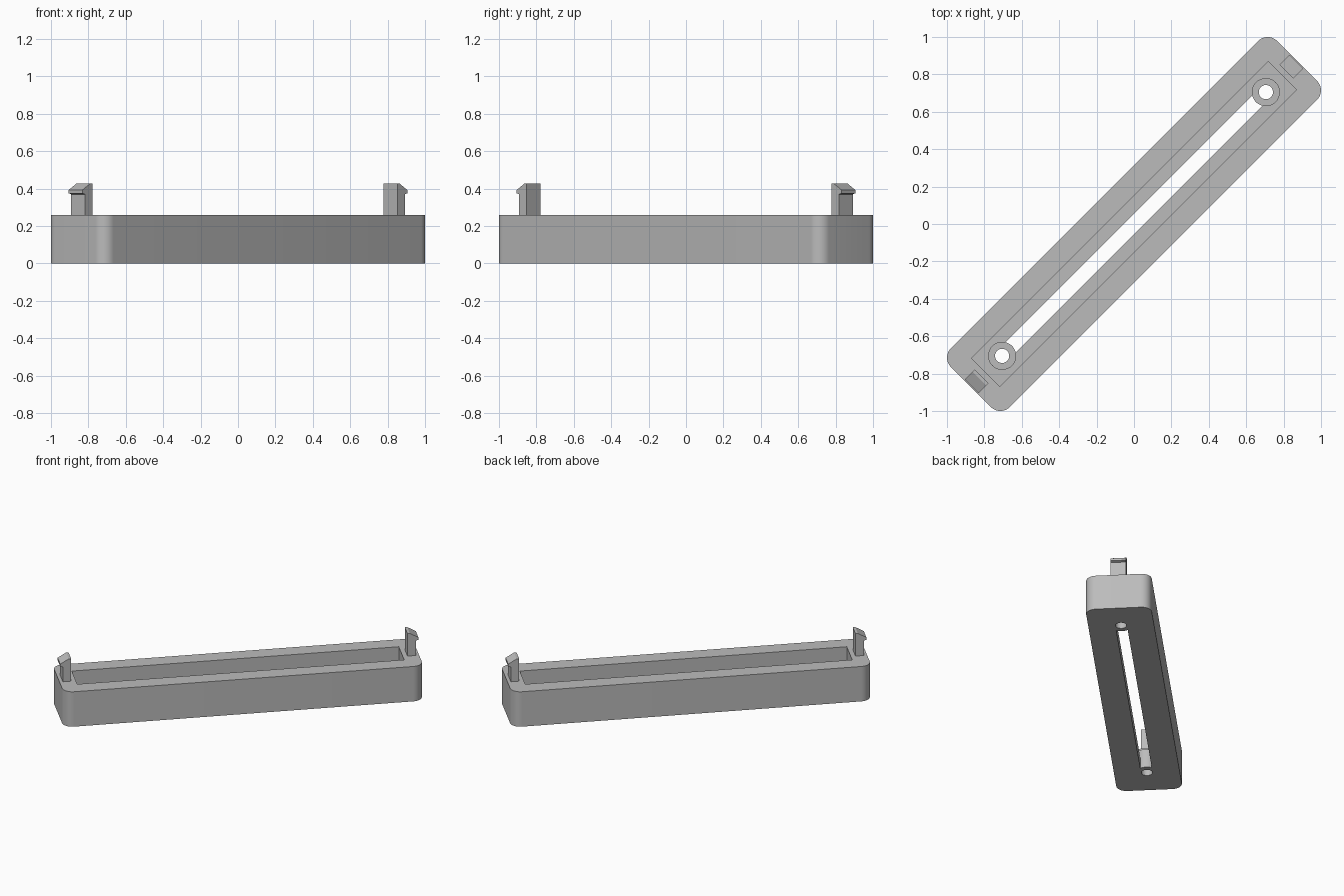
import bpy
import bmesh
import math

if "Cube" in bpy.data.objects:
    bpy.data.objects.remove(bpy.data.objects["Cube"], do_unlink=True)

DIAGONAL = math.radians(45)
HEIGHT, FLOOR, BOSS_TOP = 0.26, 0.08, 0.14
SCREW_X = 0.997

grey = bpy.data.materials.new("plain grey")
grey.use_nodes = True
colour = (0.5, 0.5, 0.5, 1)
grey.diffuse_color = colour
grey.node_tree.nodes["Principled BSDF"].inputs["Base Color"].default_value = colour


def add_object(name, bm):
    """Turn a bmesh, built along x, into an object lying on the diagonal."""
    bmesh.ops.recalc_face_normals(bm, faces=bm.faces)
    mesh = bpy.data.meshes.new(name)
    bm.to_mesh(mesh)
    bm.free()
    mesh.materials.append(grey)
    obj = bpy.data.objects.new(name, mesh)
    obj.rotation_euler.z = DIAGONAL
    bpy.context.collection.objects.link(obj)
    return obj


def prism(name, points, axis, depth, corner=0):
    """Extrude a closed outline, optionally rounding its upright edges."""
    bm = bmesh.new()
    face = bm.faces.new([bm.verts.new(p) for p in points])
    new = bmesh.ops.extrude_face_region(bm, geom=[face])["geom"]
    moved = [v for v in new if isinstance(v, bmesh.types.BMVert)]
    bmesh.ops.translate(bm, verts=moved, vec=[a * depth for a in axis])
    if corner:
        upright = [e for e in bm.edges
                   if abs(e.verts[0].co.z - e.verts[1].co.z) > depth / 2]
        bmesh.ops.bevel(bm, geom=upright, offset=corner, segments=10,
                        profile=0.5, affect='EDGES')
    return add_object(name, bm)


def block(name, half_x, half_y, low, high, corner=0):
    outline = [(sx * half_x, sy * half_y, low)
               for sx, sy in ((-1, -1), (1, -1), (1, 1), (-1, 1))]
    return prism(name, outline, (0, 0, 1), high - low, corner)


def cylinder(name, x, radius, low, high):
    outline = []
    for i in range(48):
        a = math.tau * i / 48
        outline.append((x + radius * math.cos(a), radius * math.sin(a), low))
    return prism(name, outline, (0, 0, 1), high - low)


def combine(target, tool, operation):
    mod = target.modifiers.new("combine", 'BOOLEAN')
    mod.object, mod.operation, mod.solver = tool, operation, 'EXACT'
    bpy.context.view_layer.objects.active = target
    bpy.ops.object.modifier_apply(modifier=mod.name)
    bpy.data.objects.remove(tool, do_unlink=True)


# Tray with rounded corners, a pocket and a long slot through its floor
tray = block("tray", 1.233, 0.222, 0, HEIGHT, corner=0.07)
combine(tray, block("pocket_cutter", 1.121, 0.106, FLOOR, 0.5), 'DIFFERENCE')
combine(tray, block("slot_cutter", 0.95, 0.039, -0.1, 0.2), 'DIFFERENCE')

# Screw bosses at both ends of the slot
for side in (-1, 1):
    x = side * SCREW_X
    combine(tray, cylinder("boss", x, 0.075, 0, BOSS_TOP), 'UNION')
    combine(tray, cylinder("hole_cutter", x, 0.038, -0.1, 0.3), 'DIFFERENCE')

# Snap clips with outward hooks
clip_profile = [(1.153, 0.25), (1.21, 0.25), (1.21, 0.37), (1.228, 0.375),
                (1.228, 0.393), (1.17, 0.427), (1.153, 0.427)]
parts = [tray]
for name, side in (("left_clip", 1), ("right_clip", -1)):
    outline = [(side * x, -0.052, z) for x, z in clip_profile]
    parts.append(prism(name, outline, (0, 1, 0), 0.104))

# Smooth the round surfaces, keep the edges sharp
bpy.ops.object.select_all(action='DESELECT')
for part in parts:
    part.select_set(True)
bpy.context.view_layer.objects.active = tray
bpy.ops.object.shade_smooth_by_angle(angle=math.radians(30))
